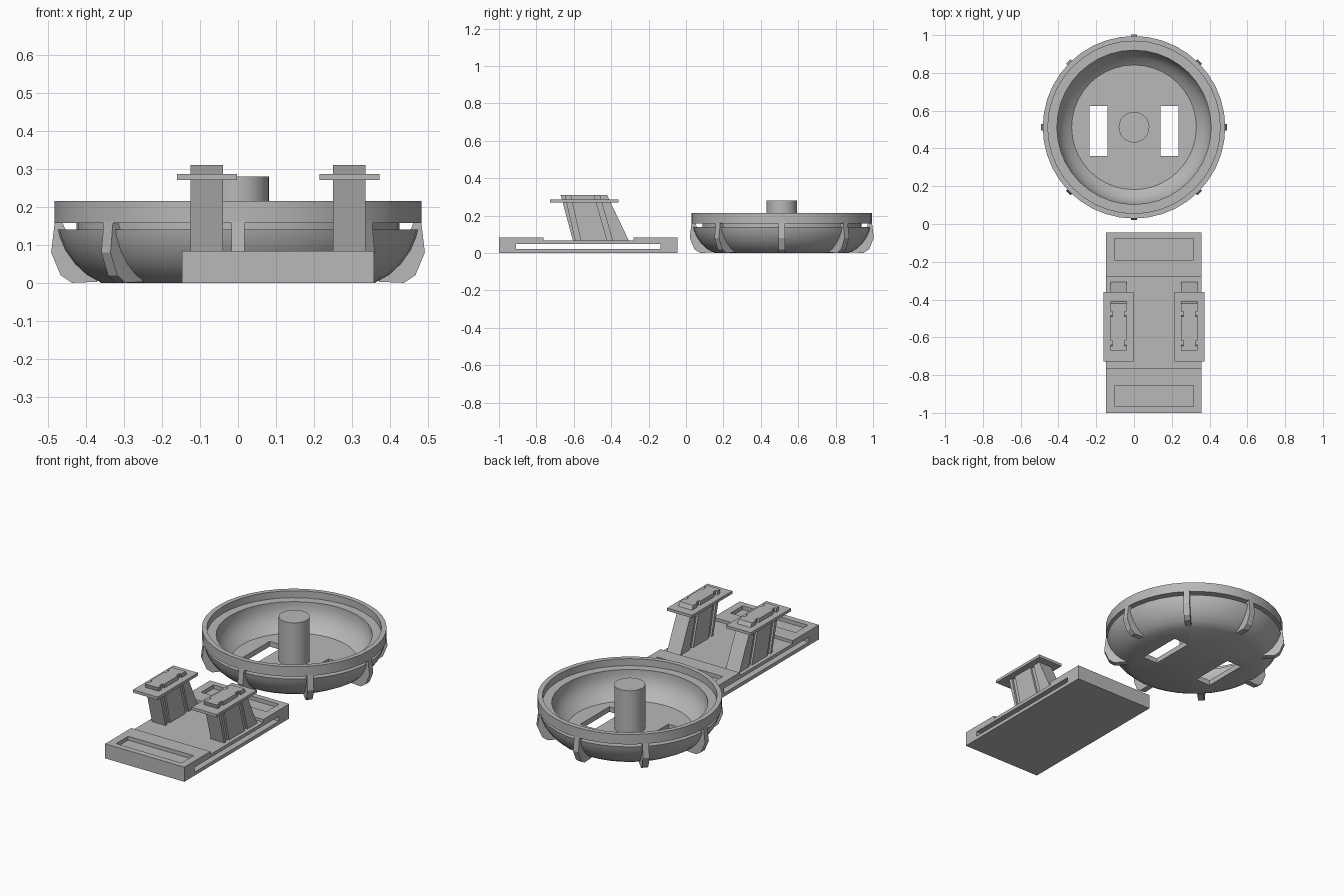
import bpy, bmesh, math
from mathutils import Matrix, Vector

cube = bpy.data.objects.get("Cube")
if cube:
    bpy.data.objects.remove(cube, do_unlink=True)

grey = bpy.data.materials.new("plain grey")
grey.use_nodes = True
GREY = (0.48, 0.48, 0.48, 1)
grey.diffuse_color = GREY
grey.node_tree.nodes["Principled BSDF"].inputs["Base Color"].default_value = GREY

BOWL = Vector((0, 0.512, 0))


def finish(name, bm, smooth=False):
    bmesh.ops.recalc_face_normals(bm, faces=bm.faces)
    mesh = bpy.data.meshes.new(name)
    bm.to_mesh(mesh)
    bm.free()
    mesh.materials.append(grey)
    ob = bpy.data.objects.new(name, mesh)
    bpy.context.collection.objects.link(ob)
    if smooth:
        bpy.ops.object.select_all(action='DESELECT')
        ob.select_set(True)
        bpy.context.view_layer.objects.active = ob
        bpy.ops.object.shade_smooth_by_angle(angle=math.radians(32))
    return ob


def box(name, x, y, z):
    bm = bmesh.new()
    bmesh.ops.create_cube(bm, size=1)
    for v in bm.verts:
        v.co = [r[0] if c < 0 else r[1] for c, r in zip(v.co, (x, y, z))]
    return finish(name, bm)


def loft(name, bottom, top):
    """Solid between two outlines with the same number of points."""
    bm = bmesh.new()
    a = [bm.verts.new(p) for p in bottom]
    b = [bm.verts.new(p) for p in top]
    bm.faces.new(a)
    bm.faces.new(b)
    for i in range(len(a)):
        j = (i + 1) % len(a)
        bm.faces.new((a[i], a[j], b[j], b[i]))
    return finish(name, bm)


def cut(ob, *ranges):
    for r in ranges:
        cutter = box("cutter", *r)
        cutter.hide_render = True
        mod = ob.modifiers.new("cut", 'BOOLEAN')
        mod.operation, mod.solver, mod.object = 'DIFFERENCE', 'EXACT', cutter
        bpy.ops.object.select_all(action='DESELECT')
        bpy.context.view_layer.objects.active = ob
        ob.select_set(True)
        bpy.ops.object.modifier_apply(modifier=mod.name)
        bpy.data.objects.remove(cutter, do_unlink=True)


# Round bowl: outer curve, groove, rim, inner ledge, inner curve, floor
profile = [(0, 0), (.36, 0), (.40, .022), (.43, .05), (.455, .085), (.47, .12),
           (.475, .14), (.425, .14), (.425, .158), (.483, .158), (.483, .215),
           (.456, .215), (.456, .175), (.408, .175), (.408, .14), (.395, .1),
           (.368, .06), (.33, .03), (0, .03)]
bm = bmesh.new()
verts = [bm.verts.new((r, 0, z)) for r, z in profile]
edges = [bm.edges.new(pair) for pair in zip(verts, verts[1:])]
bmesh.ops.spin(bm, geom=verts + edges, axis=(0, 0, 1), cent=(0, 0, 0),
               angle=math.tau, steps=40)
bmesh.ops.remove_doubles(bm, verts=bm.verts, dist=1e-4)
bmesh.ops.translate(bm, verts=bm.verts, vec=BOWL)
bowl = finish("bowl", bm)
cut(bowl, *[((s * .188 - .048, s * .188 + .048), (.36, .625), (-.1, .1))
            for s in (-1, 1)])
bpy.ops.object.shade_smooth_by_angle(angle=math.radians(32))

# Centre post
bm = bmesh.new()
bmesh.ops.create_cone(bm, cap_ends=True, segments=40, radius1=.081, radius2=.081,
                      depth=.26, matrix=Matrix.Translation(BOWL + Vector((0, 0, .15))))
finish("centre_post", bm, smooth=True)

# Eight ribs around the bowl, bridging the groove
rib = [(.465, .165), (.482, .165), (.492, .08), (.467, .02), (.437, 0),
       (.37, .003), (.42, .07), (.45, .13)]
for i in range(8):
    turn = Matrix.Translation(BOWL) @ Matrix.Rotation(i * math.tau / 8, 4, 'Z')
    sides = [[turn @ Vector((r, y, z)) for r, z in rib] for y in (-.017, .017)]
    loft(f"rib_{i + 1}", *sides)

# Base plate with raised ends, shallow end pockets and a slot right through
steps = [(-1, 0), (-.045, 0), (-.045, .084), (-.28, .084), (-.28, .067),
         (-.762, .067), (-.762, .084), (-1, .084)]
base = loft("base_plate", *[[(x, y, z) for y, z in steps] for x in (-.147, .358)])
cut(base, ((-.5, .6), (-.908, -.137), (.02, .048)),
    ((-.102, .315), (-.19, -.078), (.062, .2)),
    ((-.102, .315), (-.965, -.855), (.062, .2)))


def outline(x, z, front, back, grooves):
    """Post section with two grooves on each side."""
    half, depth, g = .043, .011, .014
    side = [(half, front)]
    for y in grooves:
        side += [(half, y - g), (half - depth, y - g),
                 (half - depth, y + g), (half, y + g)]
    side.append((half, back))
    return [(x + dx, y, z) for dx, y in side] + \
           [(x - dx, y, z) for dx, y in reversed(side)]


# Two leaning posts, each passing through a flange
for name, x in (("right", -.082), ("left", .293)):
    loft(f"{name}_leaning_post",
         outline(x, .06, -.603, -.303, (-.575, -.405)),
         outline(x, .31, -.67, -.422, (-.632, -.477)))
    box(f"{name}_flange", (x - .079, x + .079), (-.727, -.36), (.271, .287))
